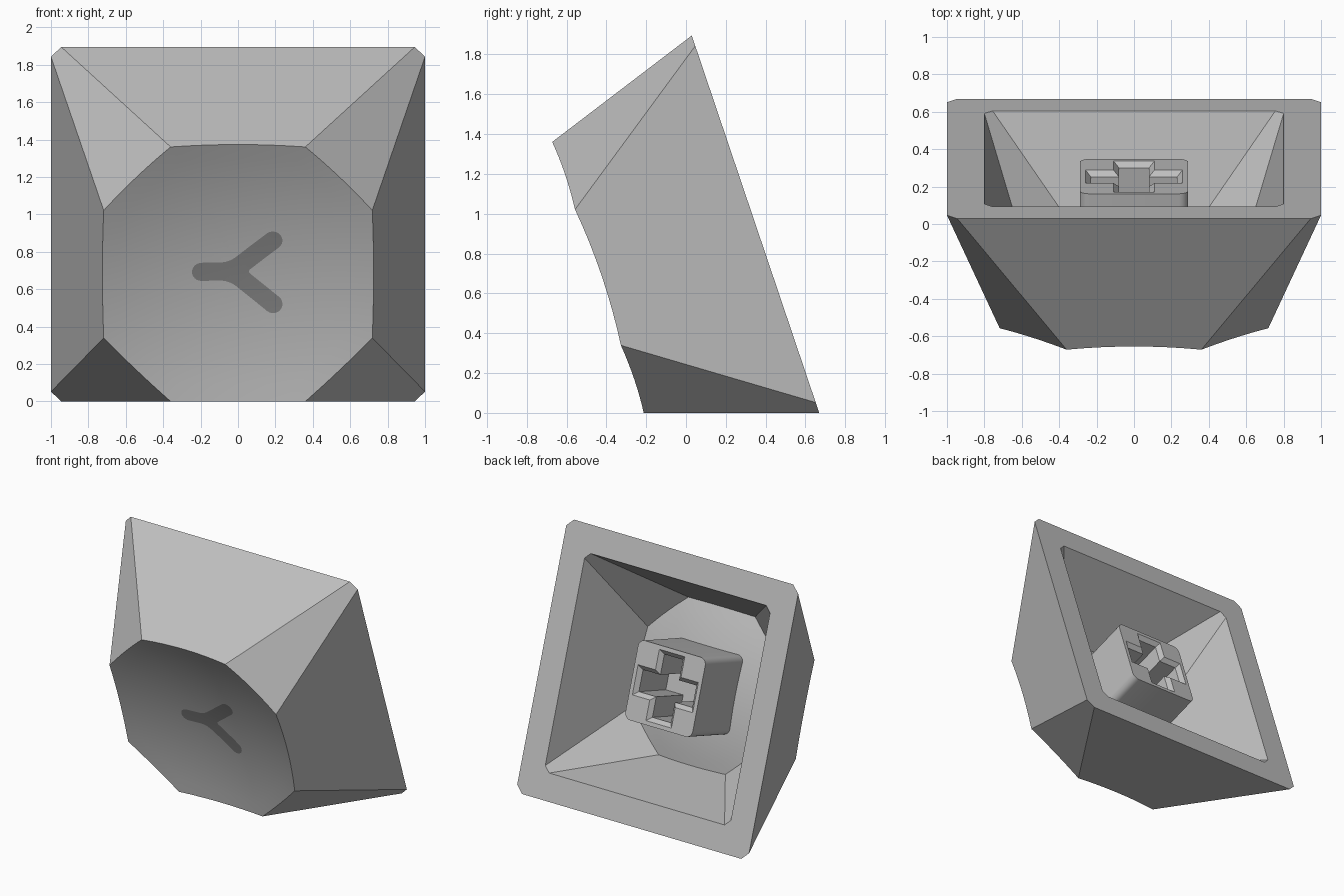
import bpy, bmesh, math
from mathutils import Matrix, Vector

if "Cube" in bpy.data.objects:
    bpy.data.objects.remove(bpy.data.objects["Cube"])

# The cap is modelled lying on its opening, then tilted onto its lower side
A = math.atan2(0.282, 0.835)
S, C = math.sin(A), math.cos(A)
TILT = Matrix(((1, 0, 0, 0), (0, -S, -C, 0.349), (0, C, -S, C), (0, 0, 0, 1)))
RADIUS, SEG, RINGS = 2.95, 8, 8


def material(name, v):
    m = bpy.data.materials.new(name)
    m.diffuse_color = (v, v, v, 1)
    m.use_nodes = True
    m.node_tree.nodes["Principled BSDF"].inputs["Base Color"].default_value = m.diffuse_color
    return m


GREY = material("grey plastic", 0.52)
DARK = material("dark grey legend", 0.25)


def finish(bm, name, mat):
    me = bpy.data.meshes.new(name)
    bm.to_mesh(me)
    bm.free()
    ob = bpy.data.objects.new(name, me)
    bpy.context.collection.objects.link(ob)
    me.materials.append(mat)
    ob.matrix_world = TILT
    return ob


def octagon(a, b):
    return [(a, -b), (a, b), (b, a), (-b, a), (-a, b), (-a, -b), (-b, -a), (b, -a)]


def dish(x, y, k, h):
    """Height of the spherical hollow, passing through the octagon corners."""
    r2 = (x * x + y * y) / (k * k)
    return h - k * (0.718 ** 2 + 0.36 ** 2 - r2) / (2 * RADIUS)


def skin(bm, k, h):
    """Eight tapered sides and a dished top; returns the open base loop."""
    low, top = octagon(k, 0.945 * k), octagon(0.718 * k, 0.36 * k)
    base = [bm.verts.new((x, y, 0)) for x, y in low]
    rim = []
    for i in range(8):
        p, q = Vector(top[i]), Vector(top[(i + 1) % 8])
        n = Vector(((q - p).y, -(q - p).x)).normalized()
        slope = (Vector(low[i]) - p).dot(n) / h
        for j in range(SEG):
            c = p.lerp(q, j / SEG)
            e = c.copy()
            for _ in range(6):
                e = c + n * slope * (h - dish(e.x, e.y, k, h))
            rim.append(e)
    N = len(rim)
    rings = []
    for r in range(RINGS):
        t = 1 - r / RINGS
        rings.append([bm.verts.new((e.x * t, e.y * t, dish(e.x * t, e.y * t, k, h))) for e in rim])
    for i in range(8):
        edge = [rings[0][(i * SEG + j) % N] for j in range(SEG + 1)]
        bm.faces.new([base[i], base[(i + 1) % 8]] + edge[::-1])
    mid = bm.verts.new((0, 0, dish(0, 0, k, h)))
    for i in range(N):
        j = (i + 1) % N
        for a, b in zip(rings, rings[1:]):
            bm.faces.new((a[i], a[j], b[j], b[i])).smooth = True
        bm.faces.new((rings[-1][i], rings[-1][j], mid)).smooth = True
    return base


def bridge(bm, a, b, smooth=False):
    n = len(a)
    for i in range(n):
        bm.faces.new((a[i], a[(i + 1) % n], b[(i + 1) % n], b[i])).smooth = smooth


def sharpen(bm, deg):
    for e in bm.edges:
        if len(e.link_faces) == 2 and e.calc_face_angle(0) > math.radians(deg):
            e.smooth = False


# Hollow cap shell with flat rim
bm = bmesh.new()
bridge(bm, skin(bm, 1.0, 0.835), skin(bm, 0.8, 0.64))
bmesh.ops.recalc_face_normals(bm, faces=bm.faces)
sharpen(bm, 20)
finish(bm, "cap_shell", GREY)

# Mounting stem with chamfered cross socket
bm = bmesh.new()
outline = []
for i, (sx, sy) in enumerate(((1, 1), (-1, 1), (-1, -1), (1, -1))):
    for j in range(7):
        t = math.radians(90 * i + 15 * j)
        outline.append((sx * 0.24 + 0.05 * math.cos(t), sy * 0.24 + 0.05 * math.sin(t)))


def loop(pts, z):
    return [bm.verts.new((x, y, z)) for x, y in pts]


def cross(a, b):
    return [(a, -b), (a, b), (b, b), (b, a), (-b, a), (-b, b),
            (-a, b), (-a, -b), (-b, -b), (-b, -a), (b, -a), (b, -b)]


END = 0.1
outer = loop(outline, END)
bridge(bm, outer, loop(outline, 0.6), True)
mouth = loop(cross(0.26, 0.11), END)
throat = loop(cross(0.23, 0.08), END + 0.03)
floor = loop(cross(0.23, 0.08), 0.48)
bridge(bm, mouth, throat)
bridge(bm, throat, floor)
bm.faces.new(floor)
ends = []
for ring in (outer, mouth):
    for i, v in enumerate(ring):
        w = ring[(i + 1) % len(ring)]
        ends.append(bm.edges.get((v, w)))
bmesh.ops.triangle_fill(bm, edges=ends, use_beauty=True, use_dissolve=False)
bmesh.ops.recalc_face_normals(bm, faces=bm.faces)
# The end face must look out of the opening
for f in bm.faces:
    if abs(f.calc_center_median().z - END) < 1e-5 and f.normal.z > 0:
        bmesh.ops.reverse_faces(bm, faces=bm.faces)
        break
sharpen(bm, 30)
finish(bm, "stem", GREY)

# Three-armed legend following the dish
bm = bmesh.new()
HALF, JX, JY = 0.051, -0.03, -0.02
ARMS = [(-39.5, 0.281), (39.5, 0.281), (180, 0.165)]
pts = []
for i, (deg, length) in enumerate(ARMS):
    a = math.radians(deg)
    end = Vector((math.cos(a), math.sin(a))) * length
    for j in range(13):
        t = a - math.pi / 2 + math.pi * j / 12
        pts.append(end + HALF * Vector((math.cos(t), math.sin(t))))
    # Rounded inner corner towards the next arm
    b = math.radians(ARMS[(i + 1) % 3][0])
    if b < a:
        b += 2 * math.pi
    m, g = (a + b) / 2, (b - a) / 2
    corner = Vector((math.cos(m), math.sin(m))) * HALF / math.sin(g)
    soft = 0.02 if i == 0 else 0.05
    p = corner + soft * Vector((math.cos(a), math.sin(a)))
    q = corner + soft * Vector((math.cos(b), math.sin(b)))
    for j in range(7):
        t = j / 6
        pts.append(p * (1 - t) ** 2 + corner * 2 * t * (1 - t) + q * t * t)
face = bm.faces.new([bm.verts.new((p.x + JX, p.y + JY, 0)) for p in pts])
bmesh.ops.triangulate(bm, faces=[face])
bmesh.ops.subdivide_edges(bm, edges=bm.edges[:], cuts=2, use_grid_fill=True)
for v in bm.verts:
    v.co.z = dish(v.co.x, v.co.y, 1.0, 0.835) + 0.004
for f in bm.faces:
    f.smooth = True
    f.normal_update()
    if f.normal.z < 0:
        f.normal_flip()
finish(bm, "legend", DARK)
